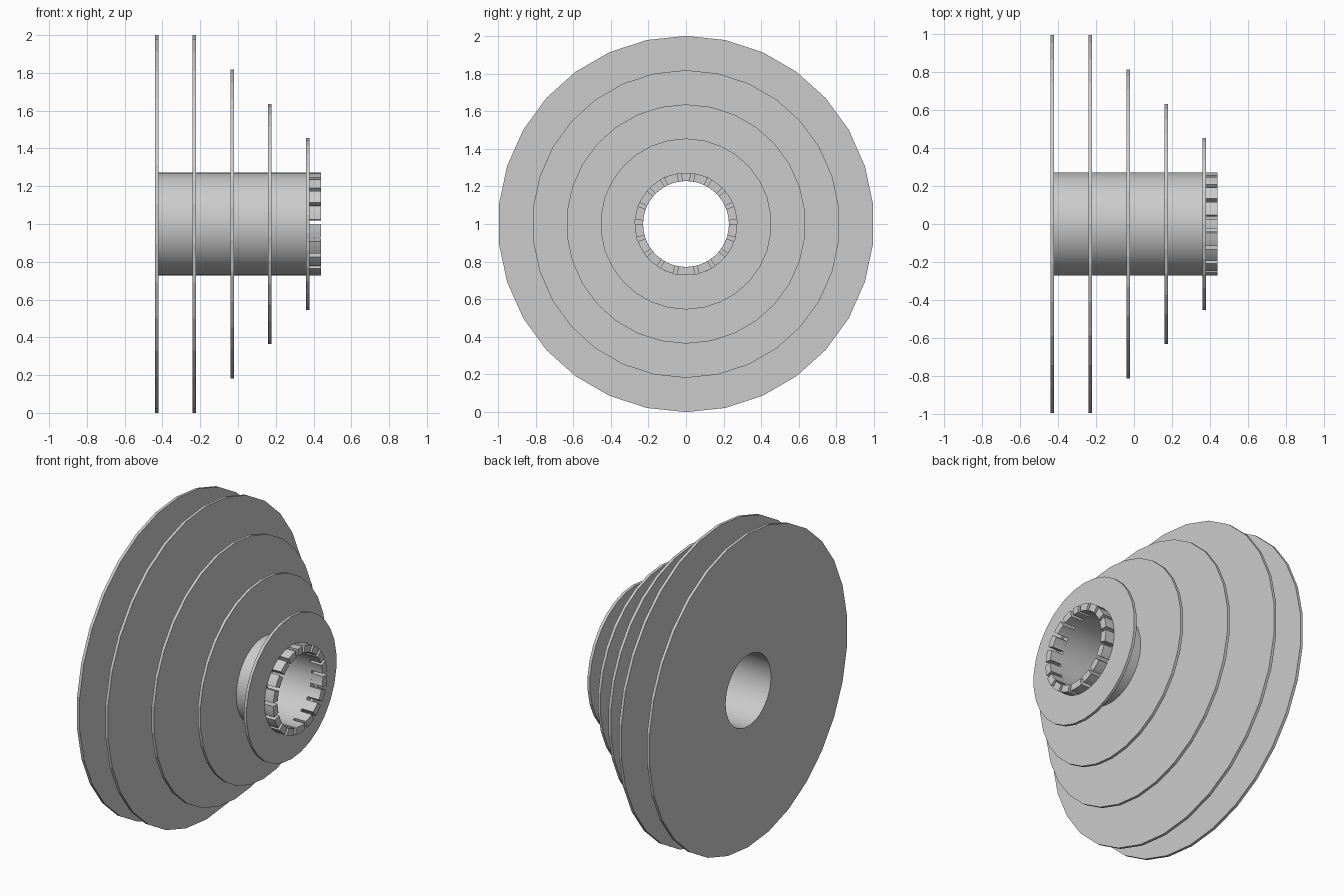
import bpy, bmesh
from math import sin, cos, radians, pi

cube = bpy.data.objects.get("Cube")
if cube:
    bpy.data.objects.remove(cube)

gray = bpy.data.materials.new("plain_gray")
gray.use_nodes = True
gray.diffuse_color = (0.6, 0.6, 0.6, 1)
gray.node_tree.nodes["Principled BSDF"].inputs["Base Color"].default_value = (0.6, 0.6, 0.6, 1)

BORE, BARREL = 0.228, 0.272
END = 0.44          # half length of the hub
SLOT = 0.36         # where the slots start
THICK = 0.018       # disc thickness


def ring_part(name, angles, r_in, r_out, x0, x1, closed, smooth=False):
    """Sweep a rectangular section around the x axis; angles start at +y towards +z."""
    bm = bmesh.new()
    loops = [[bm.verts.new((x, r * cos(a), 1 + r * sin(a)))
              for x, r in ((x0, r_in), (x1, r_in), (x1, r_out), (x0, r_out))]
             for a in angles]
    pairs = list(zip(loops, loops[1:]))
    if closed:
        pairs.append((loops[-1], loops[0]))
    else:
        bm.faces.new(loops[0])
        bm.faces.new(loops[-1])
    for a, b in pairs:
        for i in range(4):
            j = (i + 1) % 4
            bm.faces.new((a[i], a[j], b[j], b[i]))
    bmesh.ops.recalc_face_normals(bm, faces=bm.faces)
    mesh = bpy.data.meshes.new(name)
    bm.to_mesh(mesh)
    bm.free()
    mesh.materials.append(gray)
    obj = bpy.data.objects.new(name, mesh)
    bpy.context.collection.objects.link(obj)
    if smooth:
        bpy.ops.object.select_all(action='DESELECT')
        obj.select_set(True)
        bpy.context.view_layer.objects.active = obj
        bpy.ops.object.shade_smooth_by_angle(angle=radians(30))
    return obj


def full_circle(sides):
    return [pi / 2 + 2 * pi * i / sides for i in range(sides)]


# Hollow hub
ring_part("hub_barrel", full_circle(60), BORE, BARREL, -END, SLOT, True, True)

# Thin stepped discs
for i, radius in enumerate((1.0, 1.0, 0.818, 0.636, 0.4545)):
    x = -END + 0.2 * i
    ring_part(f"disc_{i + 1}", full_circle(30), BARREL - 0.002 if i < 4 else BARREL,
              radius, x, x + THICK, True)

# Crown of teeth between slots, mirrored about the vertical plane
right = [-77.5 + 20 * k for k in range(9)]
slots = right + [180 - a for a in reversed(right)]
half_gap = 2.3
for i, start in enumerate(slots):
    stop = slots[i + 1] if i + 1 < len(slots) else slots[0] + 360
    a, b = start + half_gap, stop - half_gap
    steps = 4
    ring_part(f"tooth_{i + 1}", [radians(a + (b - a) * k / steps) for k in range(steps + 1)],
              BORE, BARREL, SLOT, END, False, True)
